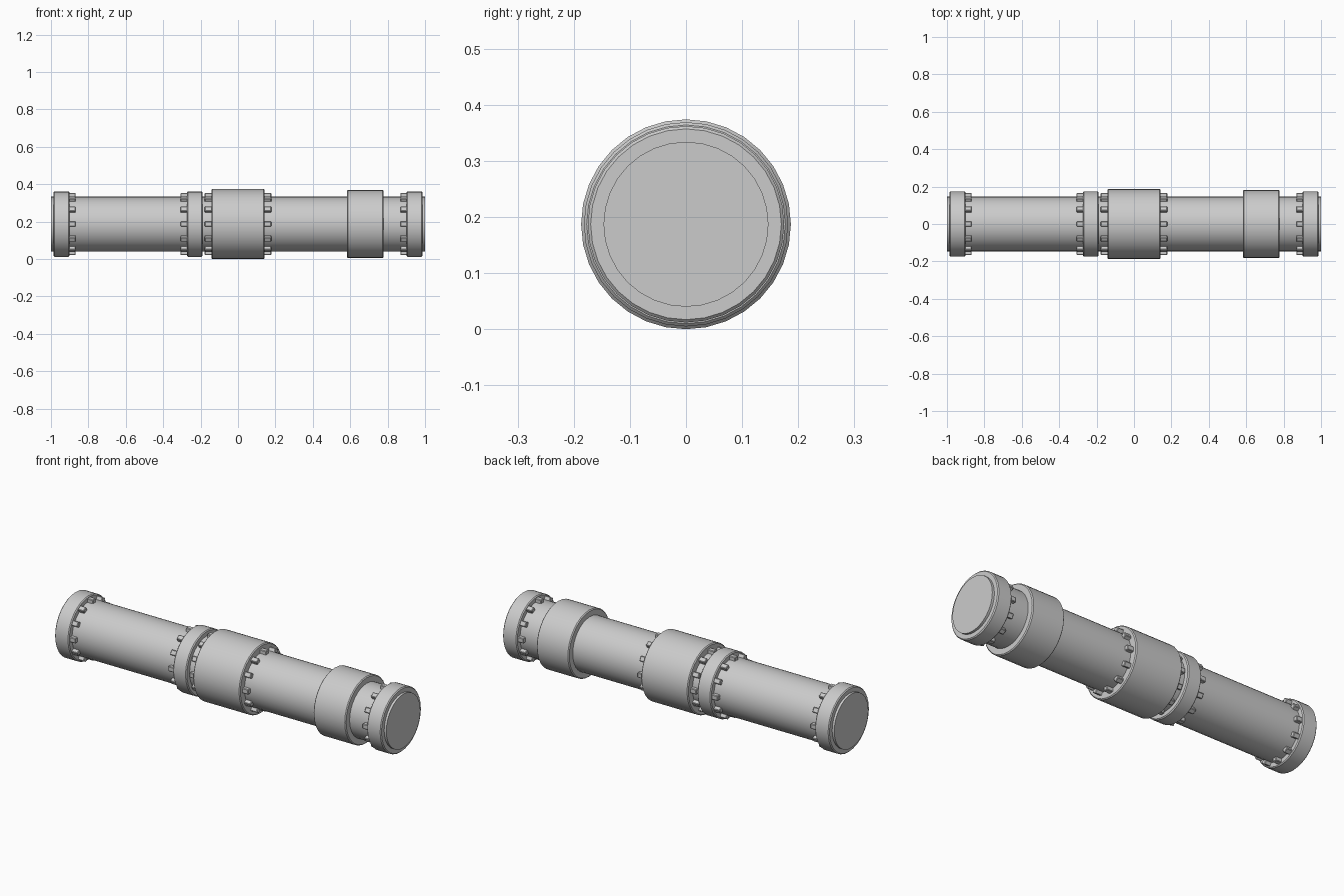
import bpy
import bmesh
from math import pi
from mathutils import Matrix, Vector

cube = bpy.data.objects.get("Cube")
if cube:
    bpy.data.objects.remove(cube, do_unlink=True)

AXIS = 0.187   # height of the pipe's centre line
SIDES = 32
TEETH = 12

grey = bpy.data.materials.new("light grey")
grey.use_nodes = True
color = (0.6, 0.6, 0.6, 1)
grey.diffuse_color = color
grey.node_tree.nodes["Principled BSDF"].inputs["Base Color"].default_value = color


def finish(name, bm):
    bmesh.ops.recalc_face_normals(bm, faces=bm.faces)
    mesh = bpy.data.meshes.new(name)
    bm.to_mesh(mesh)
    bm.free()
    mesh.materials.append(grey)
    obj = bpy.data.objects.new(name, mesh)
    obj.location.z = AXIS
    bpy.context.collection.objects.link(obj)
    bpy.ops.object.select_all(action="DESELECT")
    obj.select_set(True)
    bpy.context.view_layer.objects.active = obj
    bpy.ops.object.shade_smooth_by_angle(angle=pi / 6)
    return obj


def drum(name, x0, x1, radius, bevel=0.0):
    """Solid cylinder along x with chamfered rims."""
    bm = bmesh.new()
    turn = Matrix.Translation(((x0 + x1) / 2, 0, 0)) @ Matrix.Rotation(pi / 2, 4, "Y")
    bmesh.ops.create_cone(bm, cap_ends=True, segments=SIDES, radius1=radius,
                          radius2=radius, depth=x1 - x0, matrix=turn)
    if bevel:
        rims = [e for e in bm.edges if any(len(f.verts) > 4 for f in e.link_faces)]
        bmesh.ops.bevel(bm, geom=rims, offset=bevel, segments=1, affect="EDGES")
    return finish(name, bm)


def teeth(name, x0, x1):
    """Ring of small blocks standing on the pipe."""
    bm = bmesh.new()
    size = Vector((x1 - x0, 0.027, 0.03))
    for i in range(TEETH):
        place = (Matrix.Rotation(2 * pi * i / TEETH, 4, "X")
                 @ Matrix.Translation(((x0 + x1) / 2, 0, 0.151))
                 @ Matrix.Diagonal((*size, 1)))
        bmesh.ops.create_cube(bm, size=1, matrix=place)
    bmesh.ops.bevel(bm, geom=bm.edges[:], offset=0.003, segments=1, affect="EDGES")
    return finish(name, bm)


# Main pipe
drum("pipe", -1, 1, 0.147)

# Matching collars at both ends, teeth pointing inwards
for side, s in (("right", -1), ("left", 1)):
    drum(side + "_end_collar", *sorted((s * 0.901, s * 0.987)), 0.175, 0.005)
    teeth(side + "_end_teeth", *sorted((s * 0.868, s * 0.91)))

# Central sleeve with teeth on both sides
drum("central_sleeve", -0.142, 0.142, 0.187, 0.005)
for side, s in (("right", -1), ("left", 1)):
    teeth(side + "_sleeve_teeth", *sorted((s * 0.13, s * 0.178)))

# Narrow collar beside the sleeve
drum("narrow_collar", -0.272, -0.19, 0.175, 0.005)
teeth("narrow_collar_teeth", -0.307, -0.26)

# Plain wide ring
drum("wide_ring", 0.582, 0.778, 0.182, 0.005)
